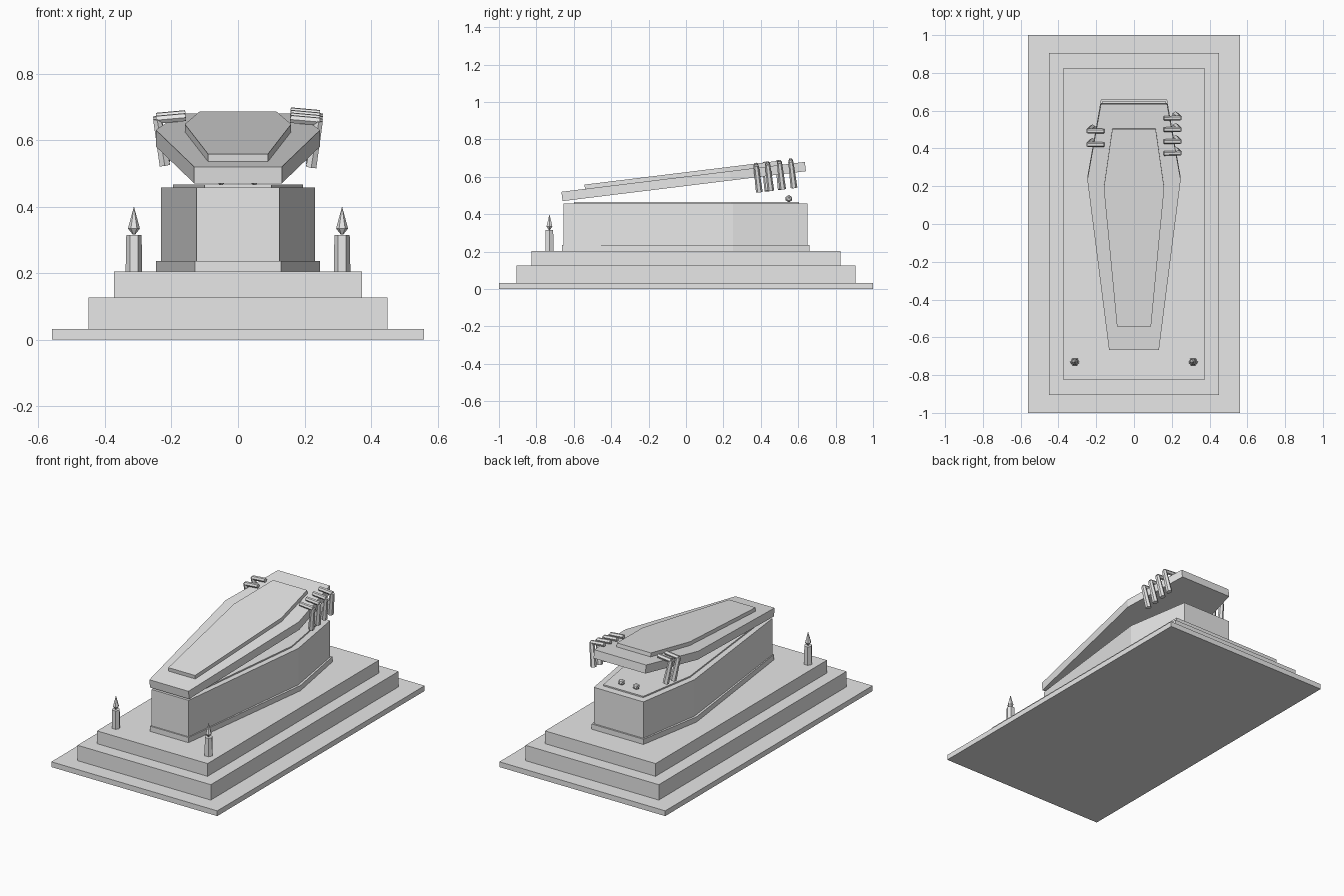
import bpy, bmesh, math
from mathutils import Matrix, Vector

if "Cube" in bpy.data.objects:
    bpy.data.objects.remove(bpy.data.objects["Cube"])

stone = bpy.data.materials.new("pale_grey")
stone.diffuse_color = (0.8, 0.8, 0.8, 1)
stone.use_nodes = True
stone.node_tree.nodes["Principled BSDF"].inputs["Base Color"].default_value = stone.diffuse_color


def finish(name, bm, matrix=Matrix()):
    bmesh.ops.recalc_face_normals(bm, faces=bm.faces)
    mesh = bpy.data.meshes.new(name)
    bm.to_mesh(mesh)
    bm.free()
    mesh.materials.append(stone)
    ob = bpy.data.objects.new(name, mesh)
    ob.matrix_world = matrix
    bpy.context.collection.objects.link(ob)
    return ob


def slab(name, half, z0, z1, matrix=Matrix()):
    """Extrude a mirrored outline given as right-hand (x, y) points."""
    bm = bmesh.new()
    pts = half + [(-x, y) for x, y in reversed(half)]
    face = bm.faces.new([bm.verts.new((x, y, z0)) for x, y in pts])
    res = bmesh.ops.extrude_face_region(bm, geom=[face])
    top = [v for v in res["geom"] if isinstance(v, bmesh.types.BMVert)]
    bmesh.ops.translate(bm, verts=top, vec=(0, 0, z1 - z0))
    return finish(name, bm, matrix)


def coffin(foot, wide, head, y0, y1, y2):
    return [(foot, y0), (wide, y1), (head, y2)]


def rod(name, a, b, r1, r2, matrix=Matrix(), sides=6):
    """Low-sided cylinder or cone between two points."""
    a, b = Vector(a), Vector(b)
    d = b - a
    rot = d.to_track_quat('Z', 'Y').to_matrix().to_4x4()
    bm = bmesh.new()
    bmesh.ops.create_cone(bm, cap_ends=True, segments=sides, radius1=r1, radius2=r2,
                          depth=d.length,
                          matrix=Matrix.Translation((a + b) / 2) @ rot
                          @ Matrix.Rotation(math.pi / 2, 4, 'Z'))
    return finish(name, bm, matrix)


# stepped plinth
for name, x, y, z0, z1 in [("ground_slab", .56, 1, 0, .032),
                           ("lower_step", .45, .905, .032, .126),
                           ("upper_step", .373, .826, .126, .204)]:
    slab(name, [(x, -y), (x, y)], z0, z1)

# coffin body
slab("coffin_trim", coffin(.13, .247, .175, -.663, .25, .66), .204, .236)
slab("coffin_box", coffin(.125, .232, .167, -.655, .25, .65), .236, .458)
slab("coffin_lining", coffin(.1, .195, .135, -.6, .24, .605), .458, .466)

# tilted lid with raised panel, hinged at the foot
tilt = Matrix.Translation((0, -.66, .47)) @ Matrix.Rotation(math.radians(7), 4, 'X')
slab("lid", coffin(.132, .247, .175, 0, .907, 1.311), 0, .05, tilt)
slab("lid_panel", coffin(.09, .16, .115, .127, .865, 1.18), .05, .073, tilt)

# fingers gripping the lid edges
for side, rows in [(1, (1.05, 1.112, 1.176, 1.237)), (-1, (1.096, 1.168))]:
    for y in rows:
        rod("finger_upper", (side * .158, y, .066), (side * .246, y, .058), .013, .013, tilt)
        rod("finger_lower", (side * .243, y, .06), (side * .22, y, -.08), .014, .018, tilt)

# eyes peeking out at the head end
for x in (-.05, .05):
    bm = bmesh.new()
    bmesh.ops.create_icosphere(bm, subdivisions=1, radius=.02,
                               matrix=Matrix.Translation((x, .55, .483)))
    finish("eye", bm)

# candles with faceted flames
for x in (-.313, .313):
    y = -.73
    rod("candle", (x, y, .204), (x, y, .315), .025, .023)
    rod("flame_base", (x, y, .316), (x, y, .334), .004, .018)
    rod("flame_tip", (x, y, .334), (x, y, .4), .018, 0)
